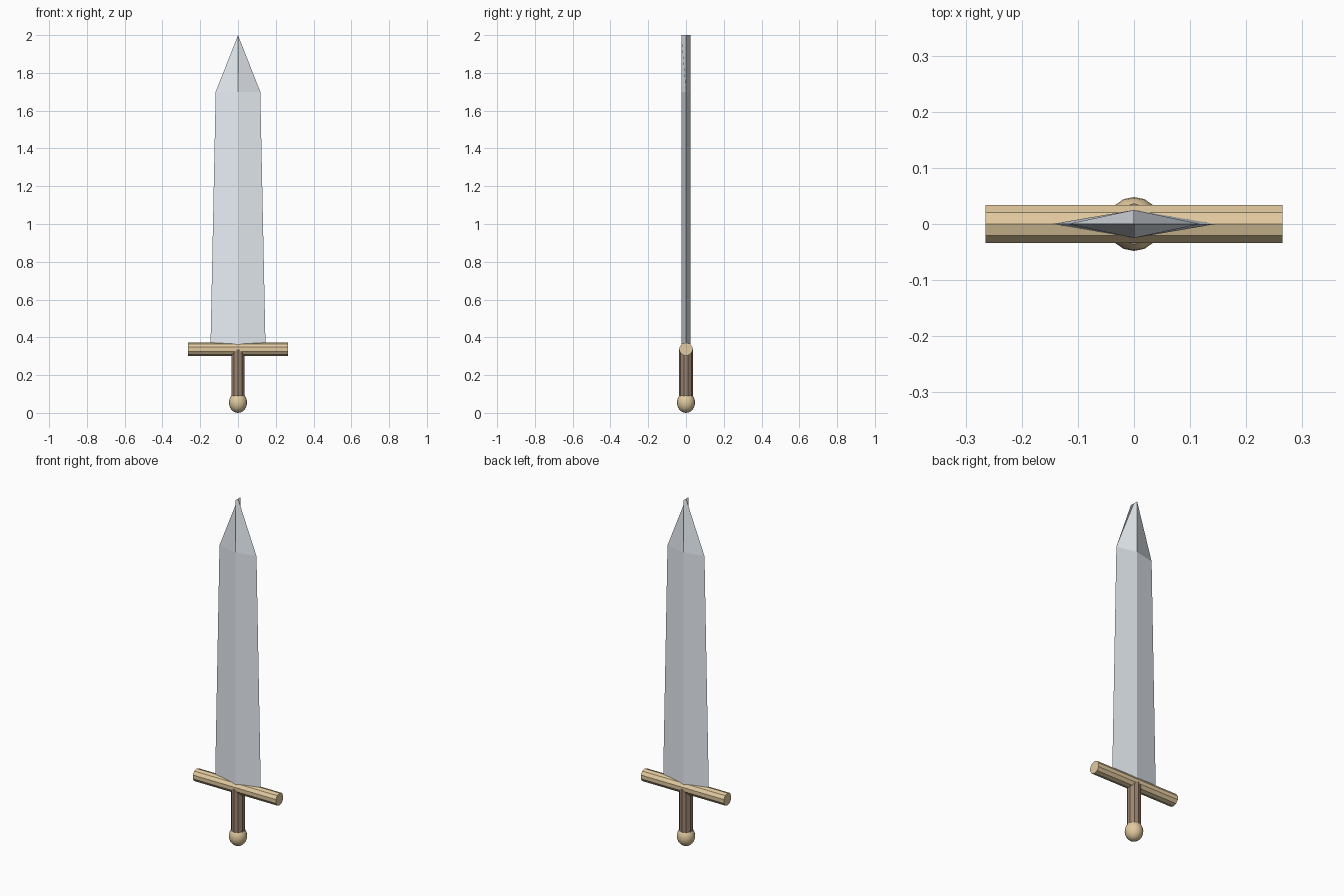
import bpy, bmesh
from math import sin, cos, pi
from mathutils import Matrix

if "Cube" in bpy.data.objects:
    bpy.data.objects.remove(bpy.data.objects["Cube"])


def material(name, rgb):
    m = bpy.data.materials.new(name)
    m.diffuse_color = (*rgb, 1)
    m.use_nodes = True
    m.node_tree.nodes["Principled BSDF"].inputs["Base Color"].default_value = m.diffuse_color
    return m


steel = material("steel", (0.80, 0.85, 0.90))
brass = material("brass", (0.76, 0.59, 0.35))
leather = material("leather", (0.33, 0.23, 0.16))


def add_object(name, bm, mat):
    me = bpy.data.meshes.new(name)
    bm.to_mesh(me)
    bm.free()
    me.materials.append(mat)
    ob = bpy.data.objects.new(name, me)
    bpy.context.collection.objects.link(ob)
    return ob


def prism(name, ring, offset, mat):
    """Closed prism: ring of points swept by offset."""
    bm = bmesh.new()
    base = bm.faces.new([bm.verts.new(p) for p in ring])
    ext = bmesh.ops.extrude_face_region(bm, geom=[base], use_keep_orig=True)
    top = [g for g in ext["geom"] if isinstance(g, bmesh.types.BMVert)]
    bmesh.ops.translate(bm, verts=top, vec=offset)
    bmesh.ops.recalc_face_normals(bm, faces=bm.faces)
    return add_object(name, bm, mat)


# Blade: diamond section (right, front, left, back) tapering to a flattened tip
def diamond(bm, half_width, z, t=0.025):
    pts = [(half_width, 0), (0, -t), (-half_width, 0), (0, t)]
    return [bm.verts.new((x, y, z)) for x, y in pts]


bm = bmesh.new()
rings = [diamond(bm, w, z) for w, z in ((0.146, 0.337), (0.118, 1.70), (0.0, 2.0))]
for lo, hi in zip(rings, rings[1:]):
    for i in range(4):
        j = (i + 1) % 4
        bm.faces.new((lo[i], hi[i], hi[j], lo[j]))
bm.faces.new(rings[0])
add_object("blade", bm, steel)

# Crossguard and grip: ten-sided bars
SIDES = 10
angles = [2 * pi * i / SIDES for i in range(SIDES)]
prism("crossguard",
      [(-0.265, 0.0355 * sin(a), 0.337 + 0.0355 * cos(a)) for a in angles],
      (0.53, 0, 0), brass)
prism("grip",
      [(0.037 * sin(a), 0.037 * cos(a), 0.06) for a in angles],
      (0, 0, 0.275), leather)

# Pommel: slightly tall ball
bm = bmesh.new()
bmesh.ops.create_uvsphere(
    bm, u_segments=16, v_segments=12, radius=1,
    matrix=Matrix.Translation((0, 0, 0.055)) @ Matrix.Diagonal((0.048, 0.048, 0.055, 1)))
for f in bm.faces:
    f.smooth = True
add_object("pommel", bm, brass)
